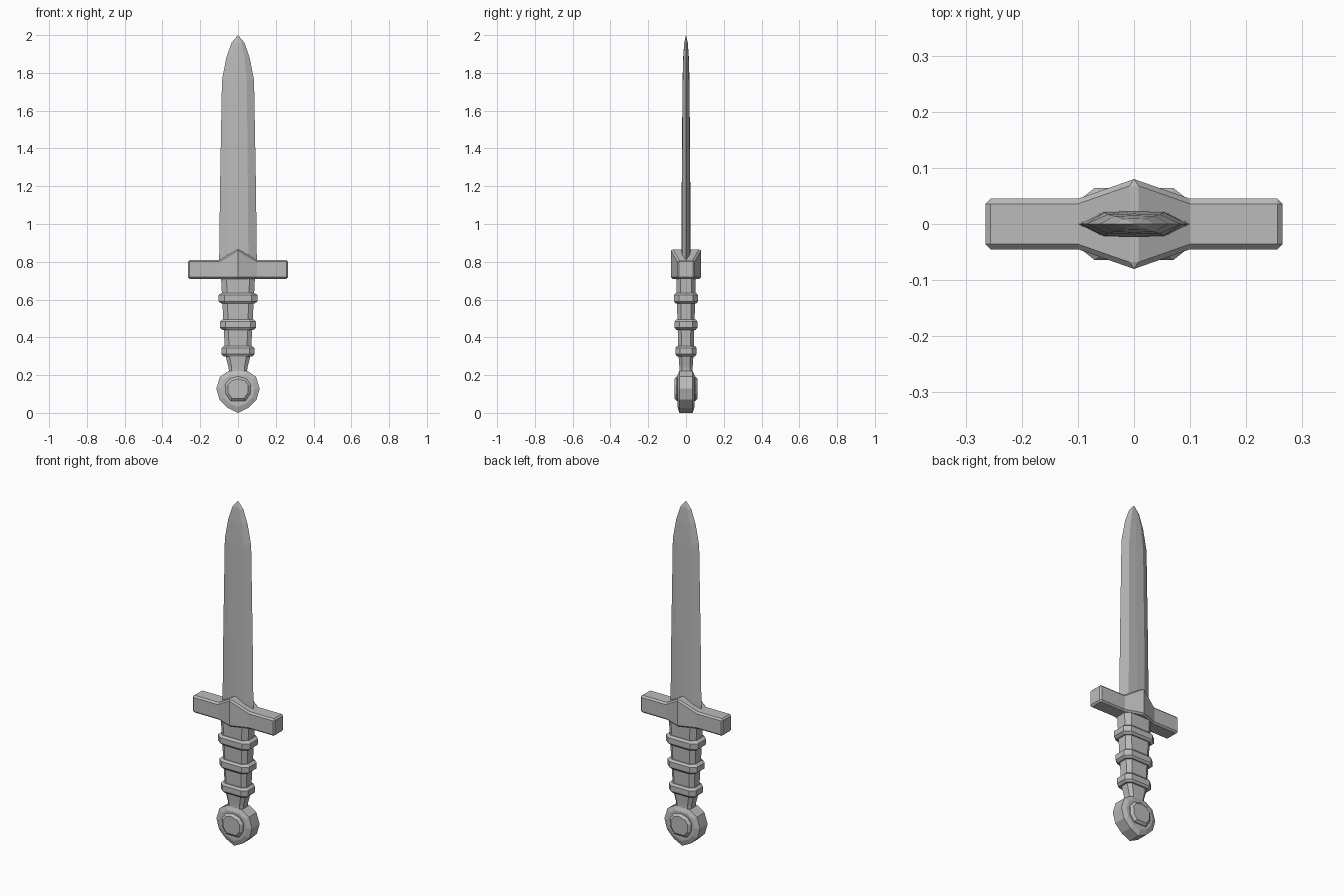
import bpy, bmesh
from mathutils import Vector

cube = bpy.data.objects.get("Cube")
if cube:
    bpy.data.objects.remove(cube, do_unlink=True)

GREY = (0.5, 0.5, 0.5, 1)
metal = bpy.data.materials.new("plain_grey")
metal.use_nodes = True
metal.diffuse_color = GREY
metal.node_tree.nodes["Principled BSDF"].inputs["Base Color"].default_value = GREY


def loft(name, rings):
    """Skin a stack of equal-length point rings and cap both ends."""
    bm = bmesh.new()
    loops = [[bm.verts.new(p) for p in ring] for ring in rings]
    n = len(loops[0])
    for a, b in zip(loops, loops[1:]):
        for i in range(n):
            j = (i + 1) % n
            bm.faces.new((a[i], a[j], b[j], b[i]))
    bm.faces.new(loops[0][::-1])
    bm.faces.new(loops[-1])
    bmesh.ops.remove_doubles(bm, verts=bm.verts, dist=0.0002)
    bmesh.ops.recalc_face_normals(bm, faces=bm.faces)
    mesh = bpy.data.meshes.new(name)
    bm.to_mesh(mesh)
    bm.free()
    mesh.materials.append(metal)
    obj = bpy.data.objects.new(name, mesh)
    bpy.context.collection.objects.link(obj)
    return obj


def blade_ring(w, t, z):
    f = w * 0.55
    return [(w, 0, z), (f, t, z), (0, t * 1.08, z), (-f, t, z),
            (-w, 0, z), (-f, -t, z), (0, -t * 1.08, z), (f, -t, z)]


def grip_ring(w, d, z):
    a, b = w * 0.68, d * 0.58
    return [(w, b, z), (a, d, z), (-a, d, z), (-w, b, z),
            (-w, -b, z), (-a, -d, z), (a, -d, z), (w, -b, z)]


# Blade: half width, half thickness, height
BLADE = [(0.1, 0.022, 0.78), (0.095, 0.021, 1.2), (0.085, 0.017, 1.76),
         (0.062, 0.014, 1.88), (0.034, 0.009, 1.96), (0, 0, 2)]
loft("blade", [blade_ring(*s) for s in BLADE])

# Crossguard: half depth and top height along x
GUARD = [(-0.265, 0.045, 0.81), (-0.1, 0.045, 0.81), (0, 0.08, 0.87),
         (0.1, 0.045, 0.81), (0.265, 0.045, 0.81)]
guard = loft("crossguard", [[(x, -d, 0.71), (x, d, 0.71), (x, d, top), (x, -d, top)]
                            for x, d, top in GUARD])
bevel = guard.modifiers.new("edge_bevel", "BEVEL")
bevel.width = 0.009
bevel.segments = 1
bevel.limit_method = "ANGLE"
bevel.angle_limit = 0.9

# Grip with a narrow neck above the pommel
GRIP = [(0.045, 0.035, 0.19), (0.05, 0.035, 0.24), (0.068, 0.04, 0.31),
        (0.09, 0.052, 0.72)]
loft("grip", [grip_ring(*s) for s in GRIP])

# Three raised bands around the grip
for label, w, d, z in (("lower", 0.088, 0.056, 0.327),
                       ("middle", 0.096, 0.06, 0.467),
                       ("upper", 0.104, 0.064, 0.607)):
    loft(label + "_grip_band", [grip_ring(w * s, d * s, z + h) for s, h in
                                ((0.85, -0.028), (1, -0.016), (1, 0.016), (0.85, 0.028))])

# Pommel: pointed disc with chamfered rims
HALF = [(0.05, 0.222), (0.095, 0.192), (0.115, 0.13), (0.098, 0.07), (0.055, 0.027)]
DISC = HALF + [(0, 0.005)] + [(-x, z) for x, z in reversed(HALF)]
CENTRE = Vector((0, 0.127))


def plate_ring(outline, scale, y):
    pts = [CENTRE + (Vector(p) - CENTRE) * scale for p in outline]
    return [(p.x, y, p.y) for p in pts]


loft("pommel_disc", [plate_ring(DISC, s, y) for s, y in
                     ((0.78, -0.045), (1, -0.035), (1, 0.035), (0.78, 0.045))])

# Raised boss on both faces of the pommel
BOSS_HALF = [(0.045, 0.18), (0.068, 0.15), (0.065, 0.1), (0.04, 0.064)]
BOSS = [(0, 0.193)] + BOSS_HALF + [(-x, z) for x, z in reversed(BOSS_HALF)]
loft("pommel_boss", [plate_ring(BOSS, s, y) for s, y in
                     ((0.8, -0.062), (1, -0.05), (1, 0.05), (0.8, 0.062))])
# Settle the lowest point on the ground
pommel = bpy.data.objects["pommel_disc"]
for v in pommel.data.vertices:
    if v.co.z < 0.01:
        v.co.z = 0
